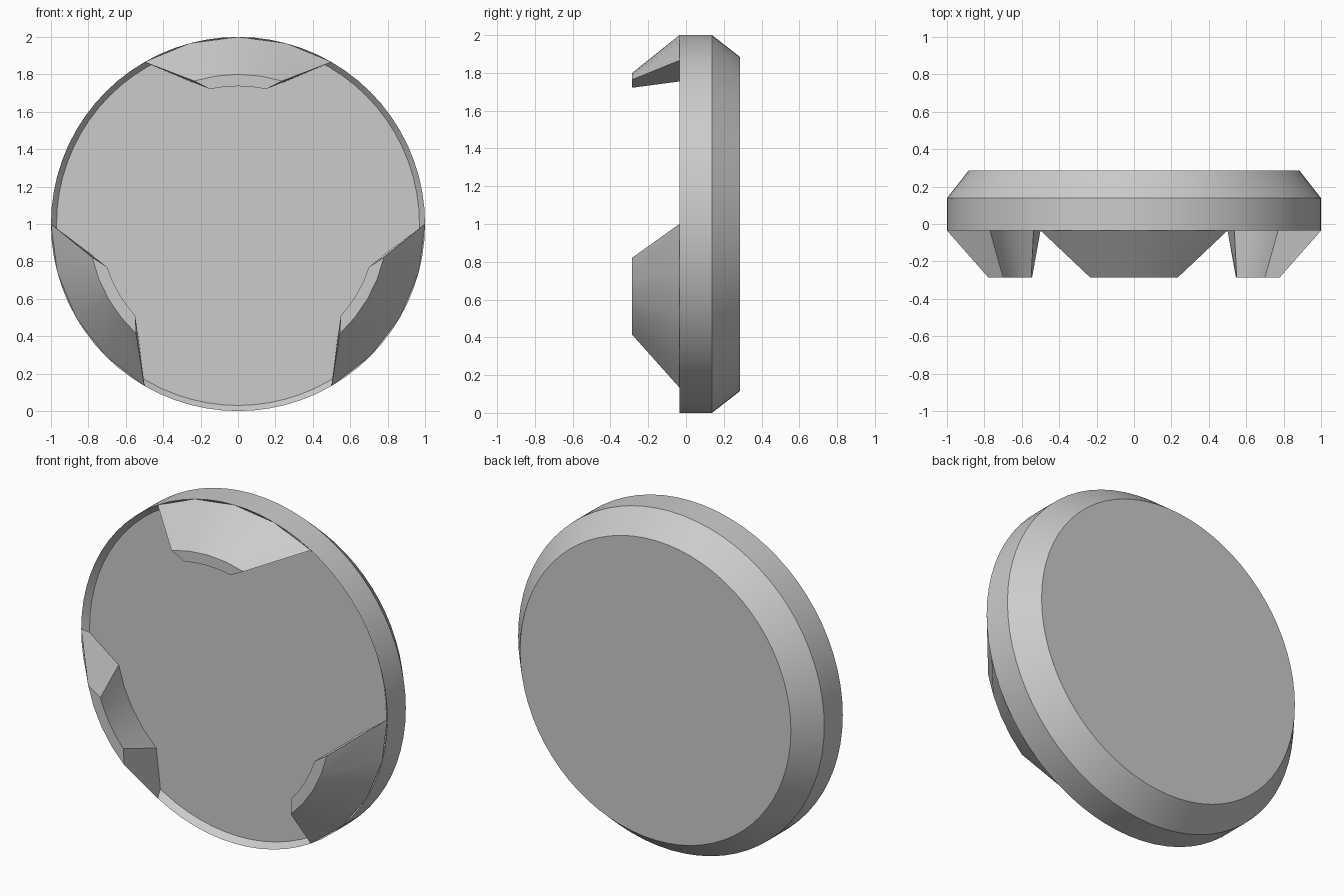
import bpy, bmesh
from math import sin, cos, radians

cube = bpy.data.objects.get("Cube")
if cube:
    bpy.data.objects.remove(cube)

# Single plain grey
grey = bpy.data.materials.new("plain_grey")
grey.use_nodes = True
grey.diffuse_color = (0.6, 0.6, 0.6, 1)
grey.node_tree.nodes["Principled BSDF"].inputs["Base Color"].default_value = (0.6, 0.6, 0.6, 1)


def polar(radius, y, degrees):
    """Point around the y axis; zero degrees is straight up."""
    a = radians(degrees)
    return (radius * sin(a), y, 1 + radius * cos(a))


def finish(name, bm, angle):
    bmesh.ops.recalc_face_normals(bm, faces=bm.faces[:])
    mesh = bpy.data.meshes.new(name)
    bm.to_mesh(mesh)
    bm.free()
    mesh.materials.append(grey)
    obj = bpy.data.objects.new(name, mesh)
    bpy.context.collection.objects.link(obj)
    bpy.ops.object.select_all(action='DESELECT')
    obj.select_set(True)
    bpy.context.view_layer.objects.active = obj
    bpy.ops.object.shade_smooth_by_angle(angle=radians(angle))


def bridge(bm, a, b, closed):
    n = len(a)
    for i in range(n if closed else n - 1):
        j = (i + 1) % n
        bm.faces.new((a[i], a[j], b[j], b[i]))


# Disc: bevelled back, straight side, shallow tapered recess in front
SIDES = 72
bm = bmesh.new()
rings = [[bm.verts.new(polar(r, y, i * 360 / SIDES)) for i in range(SIDES)]
         for r, y in ((0.885, 0.285), (1, 0.138), (1, -0.035), (0.97, 0.0))]
for a, b in zip(rings, rings[1:]):
    bridge(bm, a, b, True)
bm.faces.new(rings[0])
bm.faces.new(rings[-1])
finish("disc_body", bm, 25)

# Three inward-leaning tabs; each section point has radius, depth, half angle
SECTION = ((0.97, 0.0, 28.5), (1, -0.035, 30), (0.8, -0.285, 17.1),
           (0.737, -0.285, 11.8), (0.79, -0.035, 17.2), (0.797, 0.0, 17.9))
STEPS = 4
for name, turn in (("top_tab", 0), ("left_tab", 120), ("right_tab", 240)):
    bm = bmesh.new()
    arcs = [[bm.verts.new(polar(r, y, turn + half * (2 * i / STEPS - 1)))
             for i in range(STEPS + 1)] for r, y, half in SECTION]
    for a, b in zip(arcs, arcs[1:]):
        bridge(bm, a, b, False)
    bm.faces.new([arc[0] for arc in arcs])
    bm.faces.new([arc[-1] for arc in arcs])
    finish(name, bm, 25)
